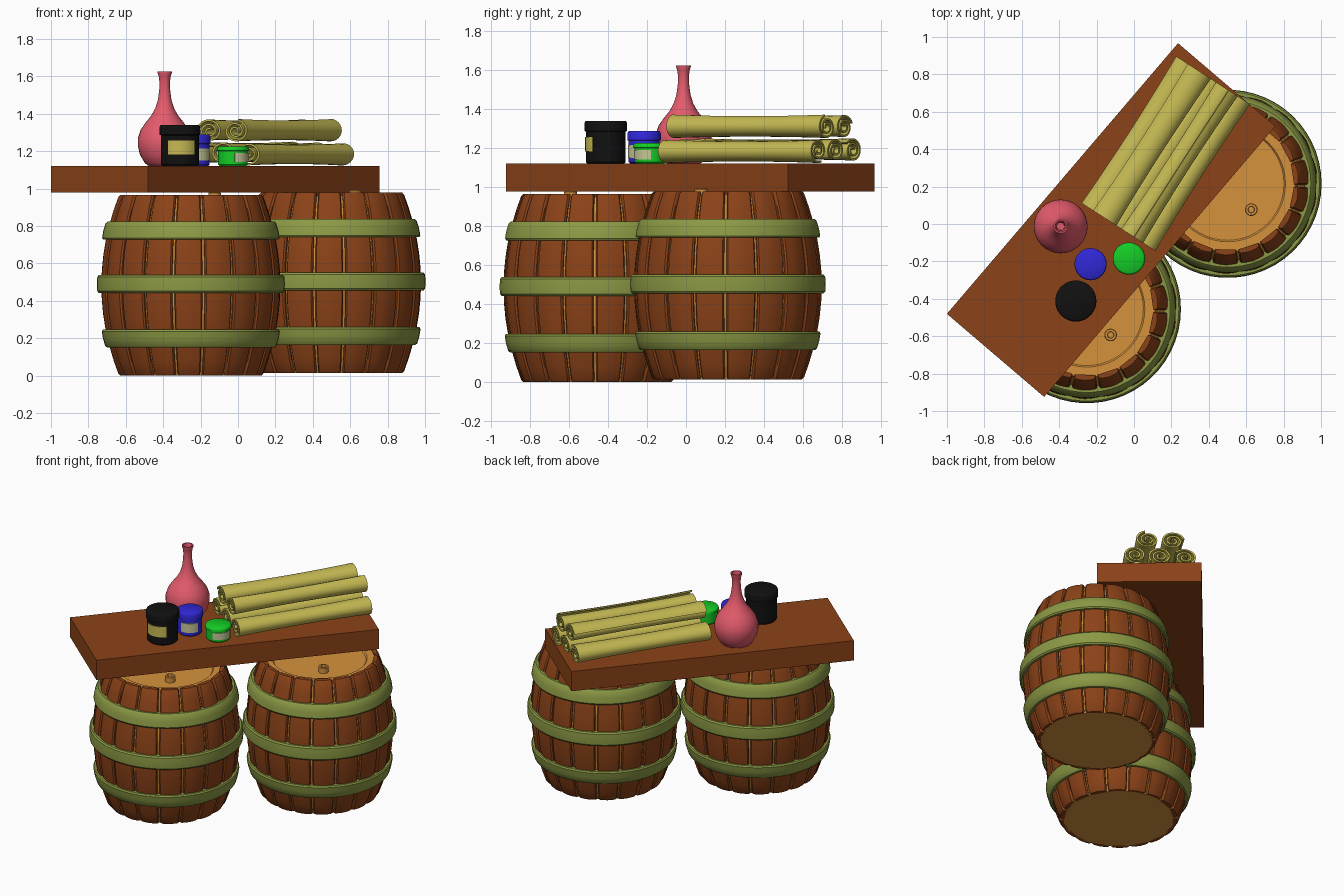
import bpy, bmesh
from math import sin, cos, pi, radians
from mathutils import Matrix, Vector

if "Cube" in bpy.data.objects:
    bpy.data.objects.remove(bpy.data.objects["Cube"])


def material(name, r, g, b):
    m = bpy.data.materials.new(name)
    m.diffuse_color = [(c / 255) ** 2.2 for c in (r, g, b)] + [1]
    m.use_nodes = True
    m.node_tree.nodes["Principled BSDF"].inputs["Base Color"].default_value = m.diffuse_color
    return m


WOOD = material("dark_wood", 138, 68, 30)
LID = material("light_wood", 212, 145, 64)
METAL = material("hoop_green", 138, 152, 70)
PAPER = material("paper", 196, 184, 84)
PINK = material("pink_glass", 228, 92, 108)
BLACK = material("black", 24, 24, 24)
BLUE = material("blue", 52, 44, 215)
GREEN = material("green", 26, 205, 42)
PALE = material("pale_label", 196, 198, 150)


def finish(name, bm, mat, loc=(0, 0, 0), rot=0, angle=35):
    bmesh.ops.remove_doubles(bm, verts=bm.verts, dist=1e-5)
    bmesh.ops.recalc_face_normals(bm, faces=bm.faces)
    me = bpy.data.meshes.new(name)
    bm.to_mesh(me)
    bm.free()
    me.polygons.foreach_set("use_smooth", [True] * len(me.polygons))
    me.set_sharp_from_angle(angle=radians(angle))
    me.materials.append(mat)
    ob = bpy.data.objects.new(name, me)
    ob.location = loc
    ob.rotation_euler.z = rot
    bpy.context.collection.objects.link(ob)
    return ob


def skin(bm, rings, closed_rings=False, caps=False):
    """Bridge rows of points; each row is a closed loop."""
    rows = [[bm.verts.new(p) for p in ring] for ring in rings]
    n = len(rows[0])
    for i in range(len(rows) if closed_rings else len(rows) - 1):
        a, b = rows[i], rows[(i + 1) % len(rows)]
        for j in range(n):
            k = (j + 1) % n
            bm.faces.new((a[j], a[k], b[k], b[j]))
    if caps:
        bm.faces.new(rows[0])
        bm.faces.new(rows[-1])


def lathe(name, profile, mat, loc, n=48, loop=False, angle=35):
    """Revolve (radius, z) points; open ends are capped flat."""
    bm = bmesh.new()
    rings = [[(r * cos(2 * pi * k / n), r * sin(2 * pi * k / n), z) for k in range(n)]
             for r, z in profile]
    skin(bm, rings, loop, not loop)
    return finish(name, bm, mat, loc, 0, angle)


# Barrels
H = 0.965
STAVES = 18


def bulge(z):
    return 0.48 - 0.095 * ((z - H / 2) / (H / 2)) ** 2


def barrel(tag, x, y, z0):
    loc = (x, y, z0)
    # light inner cask, seen through the stave gaps, with recessed lid
    core = [(bulge(H * i / 12) - 0.022, H * i / 12) for i in range(12)]
    core += [(0.365, 0.95), (0.31, 0.95), (0.302, 0.94)]
    lathe(tag + "_cask", core, LID, loc)
    # dark staves with rounded edges
    bm = bmesh.new()
    half = pi / STAVES - 0.014
    section = [(-1, -0.03), (-1, -0.012), (-0.9, -0.003), (-0.45, 0), (0, 0.002),
               (0.45, 0), (0.9, -0.003), (1, -0.012), (1, -0.03)]
    levels = [(0, 0.93, -0.006), (0.012, 1, 0)] + [(H * i / 12, 1, 0) for i in range(1, 12)]
    levels += [(H - 0.012, 1, 0), (H, 0.93, -0.006)]
    for s in range(STAVES):
        mid = 2 * pi * (s + 0.42) / STAVES
        rings = []
        for z, w, dr in levels:
            ring = []
            for t, off in section:
                r, a = bulge(z) + off + (dr if off > -0.02 else 0), mid + t * w * half
                ring.append((r * cos(a), r * sin(a), z))
            rings.append(ring)
        skin(bm, rings, caps=True)
    finish(tag + "_staves", bm, WOOD, loc)
    # hoops
    for i, z in enumerate((0.198, 0.49, 0.775)):
        h = 0.048
        prof = [(bulge(z + d * h) + off, z + d * h) for d, off in
                ((-1, -0.02), (-1, 0.013), (-0.8, 0.021), (0, 0.023),
                 (0.8, 0.021), (1, 0.013), (1, -0.02))]
        lathe(f"{tag}_hoop_{i + 1}", prof, METAL, loc, n=54, loop=True)
    # bung with a small dimple
    lathe(tag + "_bung", [(0.034, 0.93), (0.034, 0.975), (0.03, 0.98),
                          (0.018, 0.98), (0.016, 0.965)], LID,
          (x + 0.127, y - 0.138, z0), n=16)


barrel("front_barrel", -0.252, -0.455, 0.0)
barrel("back_barrel", 0.5, 0.215, 0.013)

# Plank table top
bm = bmesh.new()
bmesh.ops.create_cube(bm, size=1, matrix=Matrix.Diagonal((1.903, 0.684, 0.142, 1)))
finish("plank", bm, WOOD, (-0.1225, 0.021, 1.049), radians(49.5))

TOP = 1.12

# Vase
vase = [(0.085, 0), (0.105, 0.015), (0.132, 0.06), (0.144, 0.11), (0.143, 0.15),
        (0.128, 0.195), (0.1, 0.235), (0.072, 0.27), (0.05, 0.31), (0.036, 0.355),
        (0.029, 0.41), (0.028, 0.45), (0.032, 0.48), (0.038, 0.497), (0.038, 0.505),
        (0.03, 0.505), (0.022, 0.47), (0.02, 0.4)]
lathe("vase", vase, PINK, (-0.392, -0.013, TOP), n=32, angle=50)


# Jars with lids and wrapped labels
def jar(tag, x, y, r, h, lid, mat, face, label_mat, z1, z2):
    loc = (x, y, TOP)
    b = r * 0.92
    lathe(tag + "_jar", [(b - 0.008, 0), (b, 0.008), (b, h - lid)], mat, loc, n=40)
    lathe(tag + "_jar_lid", [(b, h - lid), (r, h - lid + 0.003), (r, h - 0.014),
                             (r - 0.004, h - 0.004), (r - 0.01, h)], mat, loc, n=40)
    bm = bmesh.new()
    rings = []
    for i in range(13):
        a = radians(face - 43 + 86 * i / 12)
        rings.append([(q * cos(a), q * sin(a), z) for q, z in
                      ((b - 0.002, z1), (b + 0.004, z1), (b + 0.004, z2), (b - 0.002, z2))])
    skin(bm, rings, caps=True)
    finish(tag + "_jar_label", bm, label_mat, loc)


jar("black", -0.311, -0.412, 0.11, 0.22, 0.055, BLACK, -84, PAPER, 0.062, 0.137)
jar("blue", -0.232, -0.215, 0.086, 0.168, 0.05, BLUE, -58, PALE, 0.03, 0.095)
jar("green", -0.027, -0.185, 0.086, 0.105, 0.025, GREEN, -40, PALE, 0.022, 0.07)


# Rolled paper scrolls: spiral sheets, flared at both ends
def scroll(name, side, z, start, flip):
    turns, n, half = 2.3, 56, 0.467
    outer, inner = [], []
    for i in range(n + 1):
        t = i / n
        a = start + flip * 2 * pi * turns * t
        r = 0.018 + 0.055 * t
        outer.append((r * cos(a) * 1.12, r * sin(a) * 0.9))
        inner.append(((r - 0.011) * cos(a) * 1.12, (r - 0.011) * sin(a) * 0.9))
    section = outer + inner[::-1]
    bm = bmesh.new()
    rings = []
    for k in range(9):
        t = -1 + k / 4
        s = 0.88 + 0.12 * t * t
        rings.append([(half * t, p * s, q * s) for p, q in section])
    skin(bm, rings)
    # end strips across the paper thickness
    bm.verts.ensure_lookup_table()
    m = len(section)
    for base in (0, 8 * m):
        for i in range(n):
            bm.faces.new([bm.verts[base + j] for j in (i, i + 1, m - 2 - i, m - 1 - i)])
    c = Vector((0.169, 0.377, z)) + side * Vector((0.84, -0.545, 0))
    finish(name, bm, PAPER, c, radians(57.2))


for i, side in enumerate((-0.163, 0, 0.163)):
    scroll(f"lower_scroll_{i + 1}", side, 1.188, 0.6 + 1.3 * i, 1)
for i, side in enumerate((-0.082, 0.082)):
    scroll(f"upper_scroll_{i + 1}", side, 1.308, 2.2 + 1.5 * i, -1)
